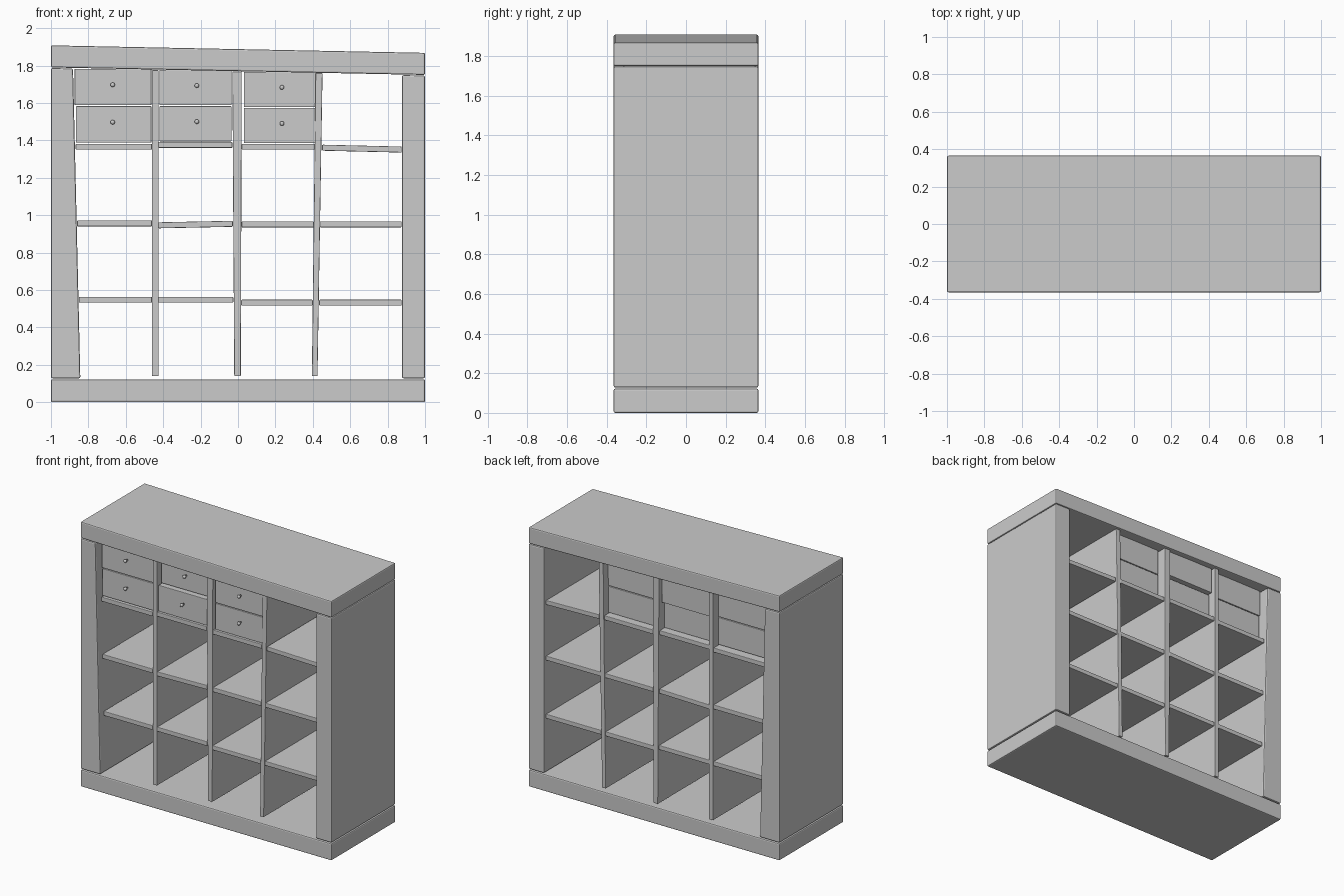
import bpy, bmesh, math

if "Cube" in bpy.data.objects:
    bpy.data.objects.remove(bpy.data.objects["Cube"], do_unlink=True)

GREY = (0.6, 0.6, 0.6, 1)
mat = bpy.data.materials.new("plain_grey")
mat.use_nodes = True
mat.diffuse_color = GREY
mat.node_tree.nodes["Principled BSDF"].inputs["Base Color"].default_value = GREY


def finish(bm, name):
    bmesh.ops.recalc_face_normals(bm, faces=bm.faces)
    mesh = bpy.data.meshes.new(name)
    bm.to_mesh(mesh)
    bm.free()
    mesh.materials.append(mat)
    obj = bpy.data.objects.new(name, mesh)
    bpy.context.collection.objects.link(obj)
    return obj


def board(name, corners, y0, y1, bevel=0.004):
    """Four-sided front profile pushed from y0 to y1, with softened edges."""
    bm = bmesh.new()
    face = bm.faces.new([bm.verts.new((x, y0, z)) for x, z in corners])
    ext = bmesh.ops.extrude_face_region(bm, geom=[face])["geom"]
    bmesh.ops.translate(bm, vec=(0, y1 - y0, 0),
                        verts=[v for v in ext if isinstance(v, bmesh.types.BMVert)])
    obj = finish(bm, name)
    mod = obj.modifiers.new("soft_edges", "BEVEL")
    mod.width, mod.segments = bevel, 2
    return obj


def slab(name, x0, x1, z0, z1, y0, y1, h, bevel=0.004):
    """Board of height h whose underside runs from z0 on the left to z1 on the right."""
    return board(name, [(x0, z0), (x1, z1), (x1, z1 + h), (x0, z0 + h)], y0, y1, bevel)


def knob(name, x, y, z):
    """Turned knob: a profile spun about the y axis."""
    bm = bmesh.new()
    profile = [(0, 0), (0.007, 0), (0.006, 0.014), (0.012, 0.019), (0.012, 0.026), (0.007, 0.031), (0, 0.032)]
    verts = [bm.verts.new((x + r, y - d, z)) for r, d in profile]
    edges = [bm.edges.new(pair) for pair in zip(verts, verts[1:])]
    bmesh.ops.spin(bm, geom=verts + edges, cent=(x, y, z), axis=(0, 1, 0),
                   angle=math.tau, steps=16)
    bmesh.ops.remove_doubles(bm, verts=bm.verts, dist=0.0001)
    obj = finish(bm, name)
    for p in obj.data.polygons:
        p.use_smooth = True


# Outer frame
D = 0.365
slab("base", -1, 1, 0, 0, -D, D, 0.122, 0.008)
slab("top_board", -1, 1, 1.79, 1.75, -D, D, 0.118, 0.008)
board("right_side", [(-1, 0.128), (-0.843, 0.128), (-0.882, 1.784), (-1, 1.787)], -D, D, 0.008)
board("left_side", [(0.877, 0.128), (1, 0.128), (1, 1.747), (0.877, 1.749)], -D, D, 0.008)

# Upright dividers: bottom left, bottom right, top left, top right, top height
for name, bl, br, tl, tr, top in [
        ("right_divider", -0.46, -0.425, -0.46, -0.425, 1.776),
        ("middle_divider", -0.02, 0.015, -0.03, 0.02, 1.768),
        ("left_divider", 0.395, 0.425, 0.415, 0.452, 1.76)]:
    board(name, [(bl, 0.14), (br, 0.14), (tr, top), (tl, top)], -0.315, 0.35)

# Shelves by row: left, right, underside at left, underside at right
rows = {
    "upper": [(-0.868, -0.46, 1.35, 1.35), (-0.425, -0.03, 1.36, 1.36),
              (0.02, 0.41, 1.35, 1.35), (0.45, 0.875, 1.345, 1.335)],
    "middle": [(-0.86, -0.46, 0.94, 0.94), (-0.425, -0.028, 0.93, 0.938),
               (0.02, 0.405, 0.935, 0.935), (0.438, 0.875, 0.935, 0.935)],
    "lower": [(-0.85, -0.46, 0.532, 0.532), (-0.425, -0.025, 0.532, 0.532),
              (0.017, 0.4, 0.516, 0.516), (0.434, 0.875, 0.516, 0.516)]}
for row, shelves in rows.items():
    for i, (x0, x1, z0, z1) in enumerate(shelves):
        slab(f"{row}_shelf_{i + 1}", x0, x1, z0, z1, -0.315, 0.345, 0.032)

# Drawers with knobs: left, right, bottom, height, depth shift, knob x
for i, (x0, x1, z, h, shift, kx) in enumerate([
        (-0.873, -0.463, 1.388, 0.195, 0, -0.67),
        (-0.42, -0.035, 1.395, 0.188, 0.03, -0.22),
        (0.032, 0.415, 1.385, 0.188, 0, 0.235)]):
    for level, word in enumerate(("lower", "upper")):
        y, z0 = -0.305 + shift * level, z + level * (h + 0.005)
        left = x0 + (0.007 * (1 - level) if i == 0 else 0)
        slab(f"{word}_drawer_{i + 1}", left, x1, z0, z0, y, y + 0.6, h, 0.003)
        knob(f"{word}_knob_{i + 1}", kx, y, z0 + h * 0.56)
